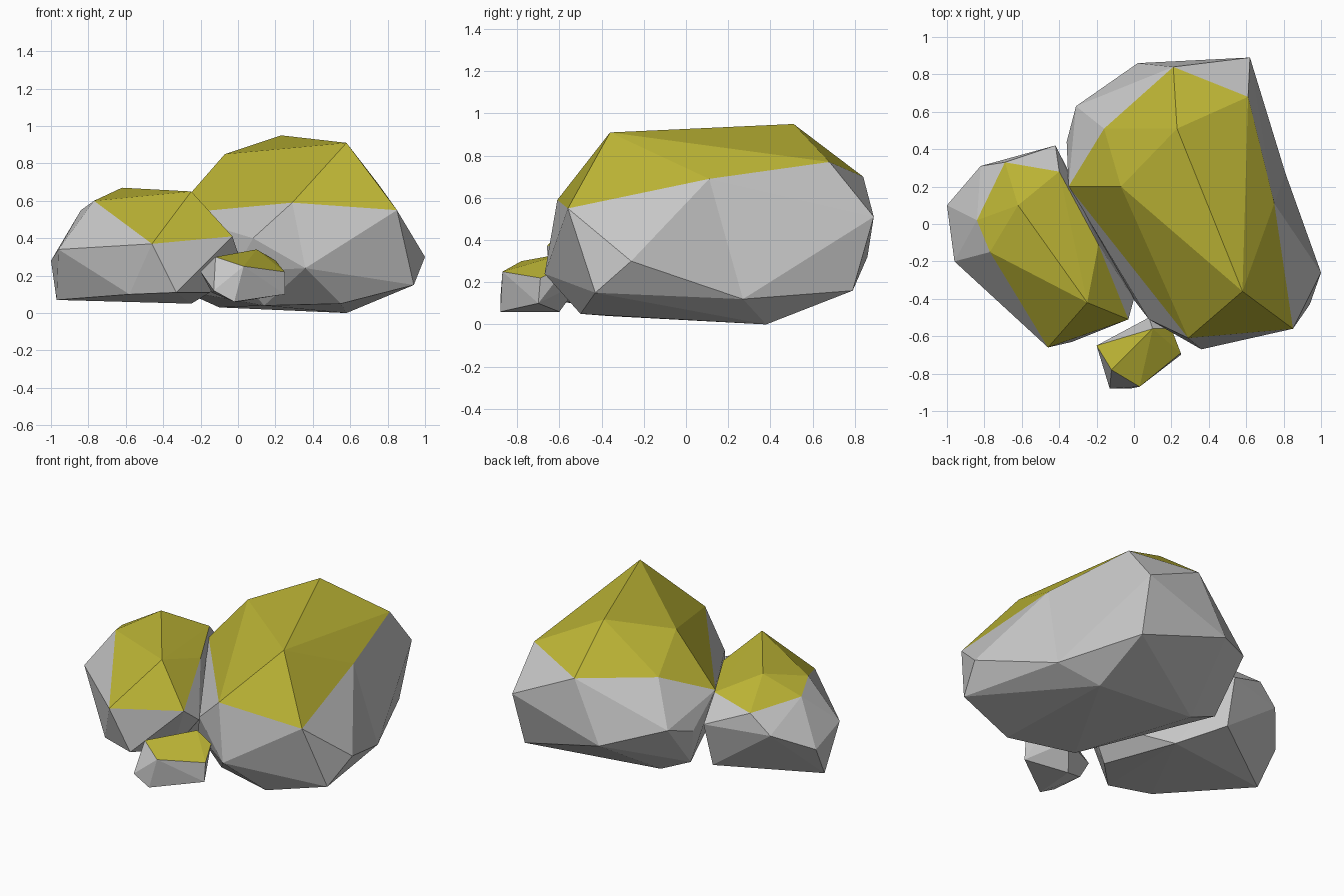
import bpy
import bmesh
from mathutils import Vector

old = bpy.data.objects.get("Cube")
if old:
    bpy.data.objects.remove(old, do_unlink=True)


def make_material(name, color):
    material = bpy.data.materials.new(name)
    material.use_nodes = True
    material.diffuse_color = color
    material.node_tree.nodes["Principled BSDF"].inputs["Base Color"].default_value = color
    material.roughness = 0.9
    return material


stone = make_material("grey_stone", (0.58, 0.58, 0.58, 1))
moss = make_material("yellow_green_moss", (0.5, 0.455, 0.035, 1))


def make_boulder(name, crown, body, dents=()):
    """Wrap corner points (in hundredths) in a faceted skin.
    Faces lying wholly between crown corners are covered in moss.
    Each dent is a pair of corners whose ridge is flipped into a hollow."""
    mesh = bpy.data.meshes.new(name)
    boulder = bpy.data.objects.new(name, mesh)
    bpy.context.collection.objects.link(boulder)
    mesh.materials.append(stone)
    mesh.materials.append(moss)

    bm = bmesh.new()
    corners = [bm.verts.new(Vector(point) / 100) for point in crown + body]
    crown_corners = set(corners[:len(crown)])
    bmesh.ops.convex_hull(bm, input=corners)

    for start, end in dents:
        ridge = bm.edges.get((corners[start], corners[end]))
        if ridge:
            bmesh.ops.rotate_edges(bm, edges=[ridge], use_ccw=False)

    # Drop corners that fell inside the skin
    inside = [vert for vert in bm.verts if not vert.link_faces]
    bmesh.ops.delete(bm, geom=inside, context="VERTS")

    bmesh.ops.recalc_face_normals(bm, faces=list(bm.faces))
    for face in bm.faces:
        face.smooth = False
        mossy = all(vert in crown_corners for vert in face.verts)
        face.material_index = 1 if mossy else 0
    bm.to_mesh(mesh)
    bm.free()
    return boulder


# Tall boulder, hollowed a little along its left flank
make_boulder(
    "large_boulder",
    crown=[(23, 51, 95), (58, -36, 91), (-7, 20, 85), (85, -56, 55), (29, -61, 59),
           (75, 11, 69), (61, 68, 77), (21, 84, 70), (-16, 51, 68), (-35, 20, 53)],
    body=[(62, 89, 51), (100, -26, 30), (94, -43, 15), (36, -67, 24), (8, -51, 40),
          (60, 79, 16), (2, 86, 32), (-31, 63, 42), (-36, 44, 36), (-30, 38, 12),
          (-10, 40, 3), (58, 38, 0), (81, 27, 12), (55, -50, 5), (14, -37, 4),
          (-2, -38, 22)],
    dents=[(11, 6), (11, 10)],
)

# Lower boulder beside it
make_boulder(
    "medium_boulder",
    crown=[(-62, 10, 67), (-25, -42, 65), (-77, -15, 60), (-46, -66, 37), (-3, -51, 41),
           (-84, 2, 55), (-69, 33, 52), (-40, 28, 56), (-19, -11, 56)],
    body=[(-96, -20, 34), (-100, 10, 28), (-97, -3, 7), (-82, 31, 40), (-42, 42, 41),
          (-43, 34, 12), (-25, 8, 5), (-33, -63, 11), (-58, -53, 10), (-15, -45, 11),
          (0, -40, 32)],
)

# Small stone in front
make_boulder(
    "small_stone",
    crown=[(-12, -78, 30), (3, -87, 25), (25, -69, 22), (10, -56, 34), (-20, -65, 22),
           (20, -56, 28)],
    body=[(-13, -88, 12), (-2, -88, 6), (25, -70, 10), (8, -50, 20), (0, -60, 6),
          (-14, -66, 11)],
)
